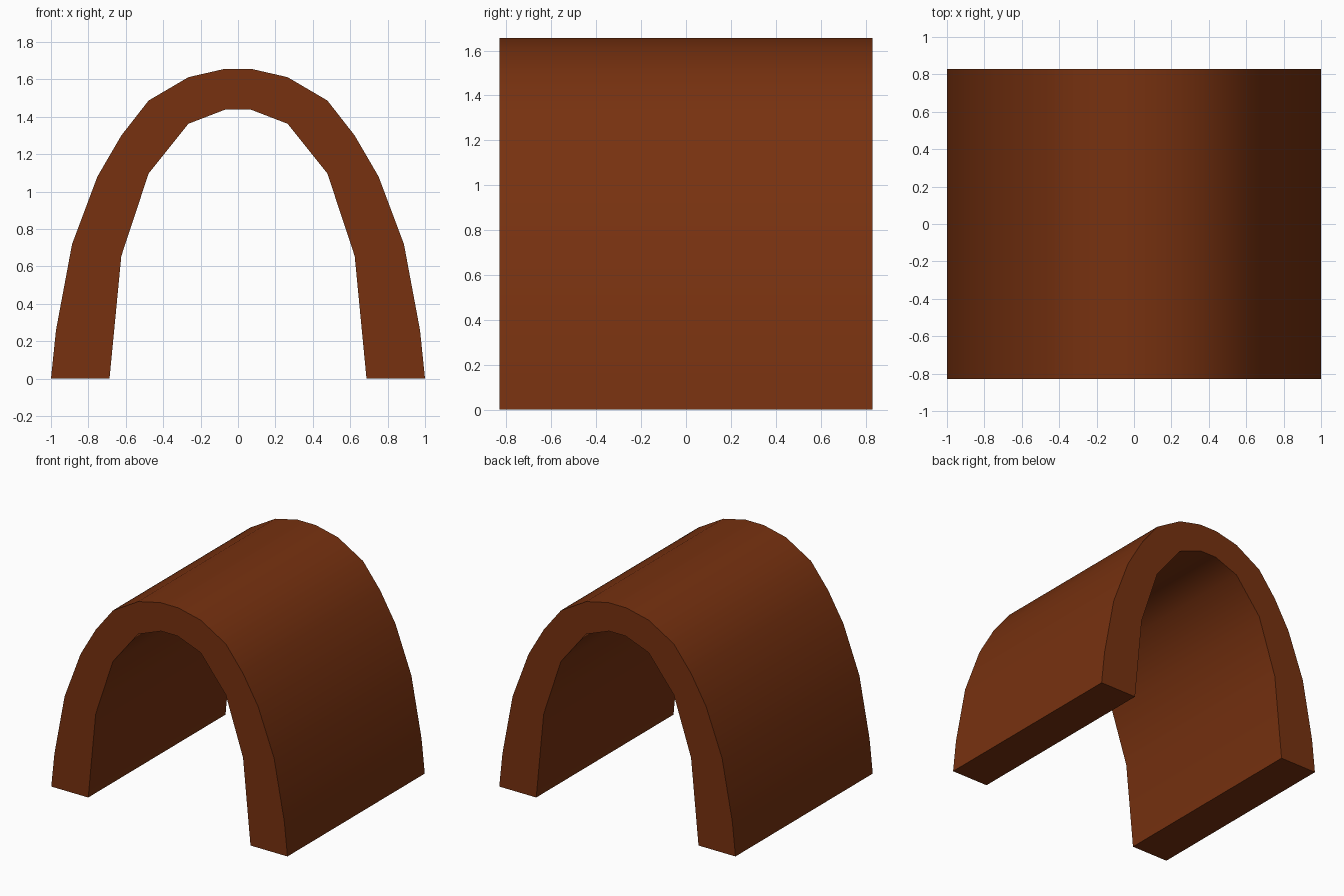
import bpy, bmesh, math

if "Cube" in bpy.data.objects:
    bpy.data.objects.remove(bpy.data.objects["Cube"])

HALF_DEPTH = 0.83

# Right half of the arch, from the foot up to the crown
OUTER = [(1.0, 0), (0.973, 0.26), (0.887, 0.72), (0.752, 1.08),
         (0.624, 1.30), (0.478, 1.487), (0.265, 1.612), (0.077, 1.655)]
INNER = [(0.687, 0), (0.624, 0.655), (0.478, 1.097), (0.265, 1.363), (0.07, 1.438)]


def full_arch(half):
    """Mirror a half profile across x = 0."""
    return half + [(-x, z) for x, z in reversed(half)]


brown = bpy.data.materials.new("dark_brown")
brown.diffuse_color = (0.185, 0.031, 0.005, 1)
brown.use_nodes = True
brown.node_tree.nodes["Principled BSDF"].inputs["Base Color"].default_value = brown.diffuse_color

# Arch cross-section, extruded from front to back
profile = full_arch(OUTER) + full_arch(INNER)[::-1]
bm = bmesh.new()
front = bm.faces.new([bm.verts.new((x, -HALF_DEPTH, z)) for x, z in profile])
back = bmesh.ops.extrude_face_region(bm, geom=[front], use_keep_orig=True)
bmesh.ops.translate(bm, vec=(0, 2 * HALF_DEPTH, 0),
                    verts=[g for g in back["geom"] if isinstance(g, bmesh.types.BMVert)])
bmesh.ops.recalc_face_normals(bm, faces=bm.faces)

mesh = bpy.data.meshes.new("arched_shell")
bm.to_mesh(mesh)
bm.free()
mesh.materials.append(brown)
shell = bpy.data.objects.new("arched_shell", mesh)
bpy.context.collection.objects.link(shell)

# Smooth curved walls, sharp rims and feet
bpy.context.view_layer.objects.active = shell
shell.select_set(True)
bpy.ops.object.shade_smooth_by_angle(angle=math.radians(45))
